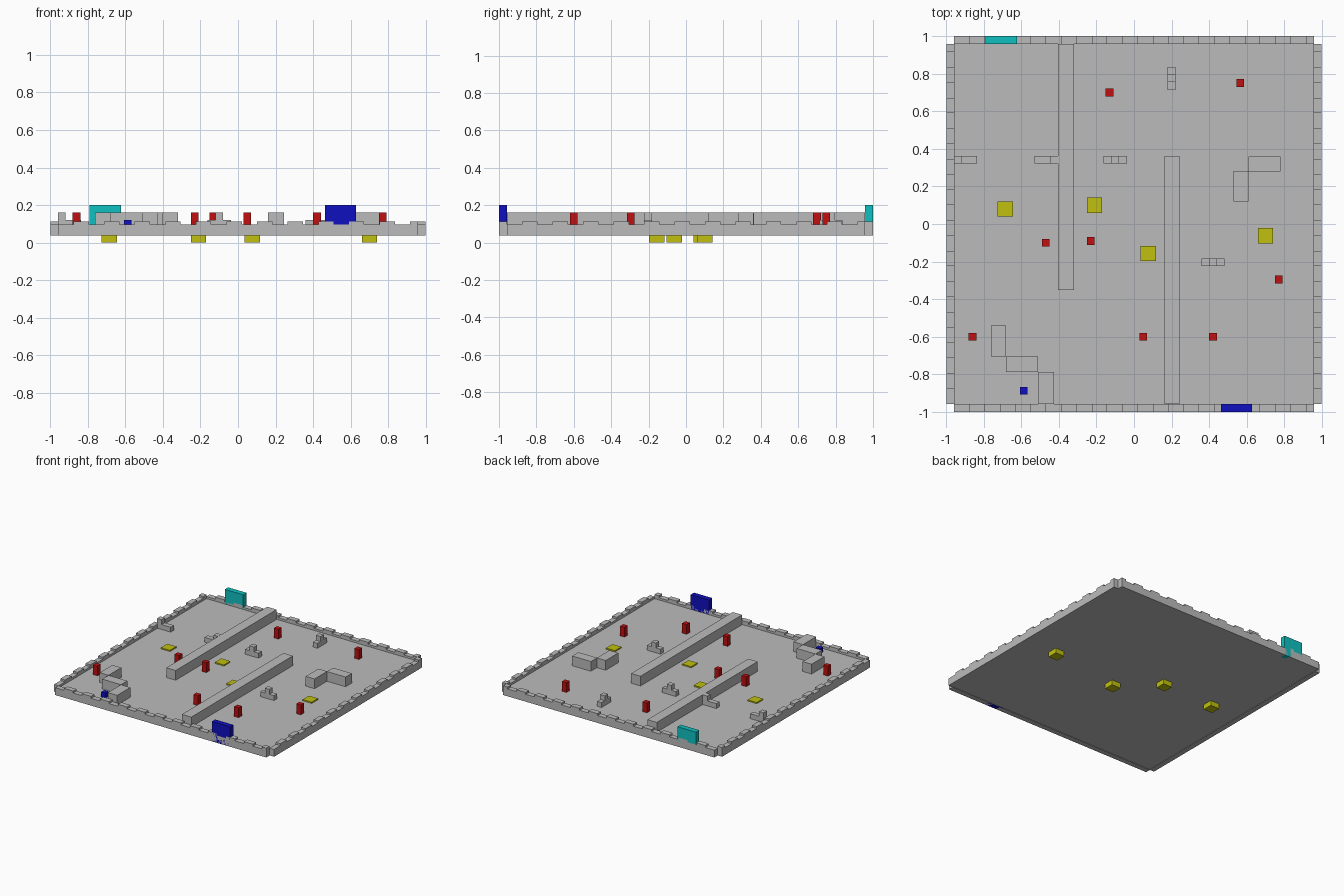
import bpy
import bmesh

if "Cube" in bpy.data.objects:
    bpy.data.objects.remove(bpy.data.objects["Cube"], do_unlink=True)

FLOOR_LOW, FLOOR_TOP = 0.04, 0.08
UNIT = 0.041
TALL, STEP = 0.16, 0.12


def material(name, rgb):
    mat = bpy.data.materials.new(name)
    mat.use_nodes = True
    colour = (*rgb, 1)
    mat.diffuse_color = colour
    mat.node_tree.nodes["Principled BSDF"].inputs["Base Color"].default_value = colour
    return mat


stone = material("stone grey", (0.5, 0.5, 0.5))
red = material("red", (0.53, 0.005, 0.005))
yellow = material("yellow", (0.53, 0.53, 0.005))
blue = material("dark blue", (0.005, 0.005, 0.53))
teal = material("teal", (0.005, 0.53, 0.53))


def blocks(name, boxes, mat):
    """One flat-faced object from (x0, x1, y0, y1, z0, z1) boxes."""
    bm = bmesh.new()
    for x0, x1, y0, y1, z0, z1 in boxes:
        cube = bmesh.ops.create_cube(bm, size=1)
        for v in cube["verts"]:
            v.co.x = x1 if v.co.x > 0 else x0
            v.co.y = y1 if v.co.y > 0 else y0
            v.co.z = z1 if v.co.z > 0 else z0
    mesh = bpy.data.meshes.new(name)
    bm.to_mesh(mesh)
    bm.free()
    mesh.materials.append(mat)
    obj = bpy.data.objects.new(name, mesh)
    bpy.context.collection.objects.link(obj)
    return obj


def centred(x, y, size, z0, z1):
    h = size / 2
    return (x - h, x + h, y - h, y + h, z0, z1)


# Floor slab
blocks("floor", [(-0.955, 0.955, -0.957, 0.957, FLOOR_LOW, FLOOR_TOP)], stone)

# Border: two courses of small blocks, alternate pairs raised
COUNT = 47
PITCH = 1.914 / COUNT


def border(name, along_x, inner, outer):
    boxes = []
    for i in range(COUNT):
        a = -0.957 + i * PITCH
        lift = 0.016 if i // 2 % 2 else 0
        for z0, z1 in ((0.037, 0.06 + lift), (0.06 + lift, 0.097 + lift)):
            if along_x:
                boxes.append((a, a + PITCH, inner, outer, z0, z1))
            else:
                boxes.append((inner, outer, a, a + PITCH, z0, z1))
    blocks(name, boxes, stone)


border("front_border", True, -1, -0.957)
border("back_border", True, 0.957, 1)
border("right_border", False, -0.997, -0.955)
border("left_border", False, 0.955, 0.997)

# Tall inner walls
walls = {
    "back_long_wall": [(-0.405, -0.32, -0.35, 0.957)],
    "front_long_wall": [(0.16, 0.245, -0.955, 0.36)],
    "left_corner_wall": [(0.61, 0.78, 0.28, 0.36), (0.53, 0.61, 0.12, 0.283)],
    "zigzag_wall": [(-0.76, -0.68, -0.705, -0.54), (-0.68, -0.51, -0.787, -0.705),
                    (-0.51, -0.425, -0.957, -0.787)],
}
for name, plans in walls.items():
    blocks(name, [(*p, FLOOR_TOP, TALL) for p in plans], stone)


# Stepped obstacles: a row of three cubes, one of them raised
def stepped(name, x, y, dx, dy, raised):
    boxes = []
    for i in range(3):
        top = TALL if i == raised else STEP
        k = (i - 1) * UNIT
        boxes.append(centred(x + k * dx, y + k * dy, UNIT, FLOOR_TOP, top))
    blocks(name, boxes, stone)


stepped("back_step", 0.2, 0.775, 0, 1, 1)
stepped("middle_step", -0.1, 0.342, 1, 0, 1)
stepped("left_step", 0.42, -0.203, 1, 0, 1)
stepped("right_edge_step", -0.897, 0.342, 1, 0, 0)
stepped("long_wall_step", -0.467, 0.342, 1, 0, 2)

# Red posts
posts = [(-0.13, 0.7), (0.565, 0.75), (-0.47, -0.1), (-0.23, -0.09),
         (0.77, -0.295), (-0.86, -0.6), (0.05, -0.6), (0.42, -0.6)]
for i, (x, y) in enumerate(posts):
    blocks(f"red_post_{i + 1}", [centred(x, y, UNIT, FLOOR_TOP, TALL)], red)

# Yellow pads passing through the floor
pads = [(-0.685, 0.08), (-0.21, 0.1), (0.075, -0.157), (0.7, -0.063)]
for i, (x, y) in enumerate(pads):
    blocks(f"yellow_pad_{i + 1}", [centred(x, y, 2 * UNIT, 0, 0.09)], yellow)

# Gates and start marker
blocks("front_gate", [(0.463, 0.628, -1, -0.957, 0.037, 0.2)], blue)
blocks("back_gate", [(-0.79, -0.623, 0.957, 1, 0.037, 0.2)], teal)
blocks("start_marker", [centred(-0.587, -0.887, UNIT, FLOOR_TOP, STEP)], blue)
